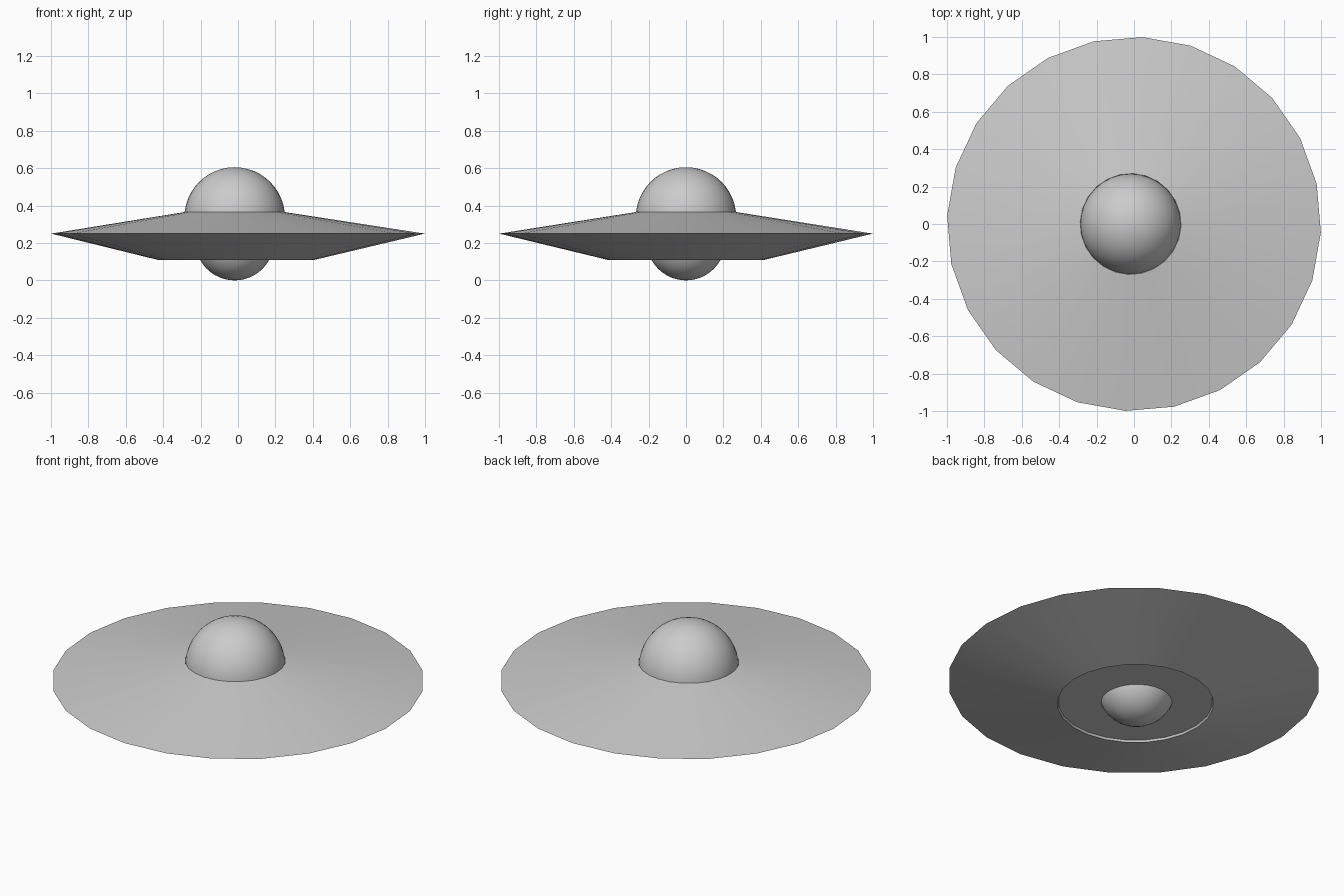
import bpy, bmesh, math

cube = bpy.data.objects.get("Cube")
if cube:
    bpy.data.objects.remove(cube, do_unlink=True)

SIDES = 24
TURN = math.radians(-2.6)
SHIFT = -0.018  # the domes sit a little off the rim's centre

metal = bpy.data.materials.new("grey metal")
metal.use_nodes = True
GREY = (0.6, 0.6, 0.6, 1)
metal.diffuse_color = GREY
metal.node_tree.nodes["Principled BSDF"].inputs["Base Color"].default_value = GREY


def finish(obj, name, angle):
    obj.name = name
    obj.data.materials.append(metal)
    bpy.ops.object.select_all(action="DESELECT")
    obj.select_set(True)
    bpy.context.view_layer.objects.active = obj
    bpy.ops.object.shade_smooth_by_angle(angle=math.radians(angle))


def ball(name, radius, z):
    bpy.ops.mesh.primitive_uv_sphere_add(segments=32, ring_count=24, radius=radius,
                                         location=(SHIFT, 0, z))
    finish(bpy.context.object, name, 30)


# Saucer hull: rings of (radius, height, x offset) from the top lip to the belly recess
rings = [(0.265, 0.35, SHIFT), (0.27, 0.365, SHIFT), (1.0, 0.25, 0),
         (0.42, 0.11, -0.01), (0.415, 0.122, -0.01)]
bm = bmesh.new()
loops = []
for radius, z, x in rings:
    angles = [TURN + math.tau * i / SIDES for i in range(SIDES)]
    loops.append([bm.verts.new((x + radius * math.cos(a), radius * math.sin(a), z))
                  for a in angles])
for upper, lower in zip(loops, loops[1:]):
    for i in range(SIDES):
        j = (i + 1) % SIDES
        bm.faces.new((upper[i], lower[i], lower[j], upper[j]))
bm.faces.new(loops[0])
bm.faces.new(loops[-1][::-1])
bmesh.ops.recalc_face_normals(bm, faces=bm.faces)
mesh = bpy.data.meshes.new("saucer_hull")
bm.to_mesh(mesh)
bm.free()
hull = bpy.data.objects.new("saucer_hull", mesh)
bpy.context.collection.objects.link(hull)
finish(hull, "saucer_hull", 20)

# Cockpit dome above and the smaller ball below
ball("cockpit_dome", 0.269, 0.336)
ball("belly_ball", 0.21, 0.21)
